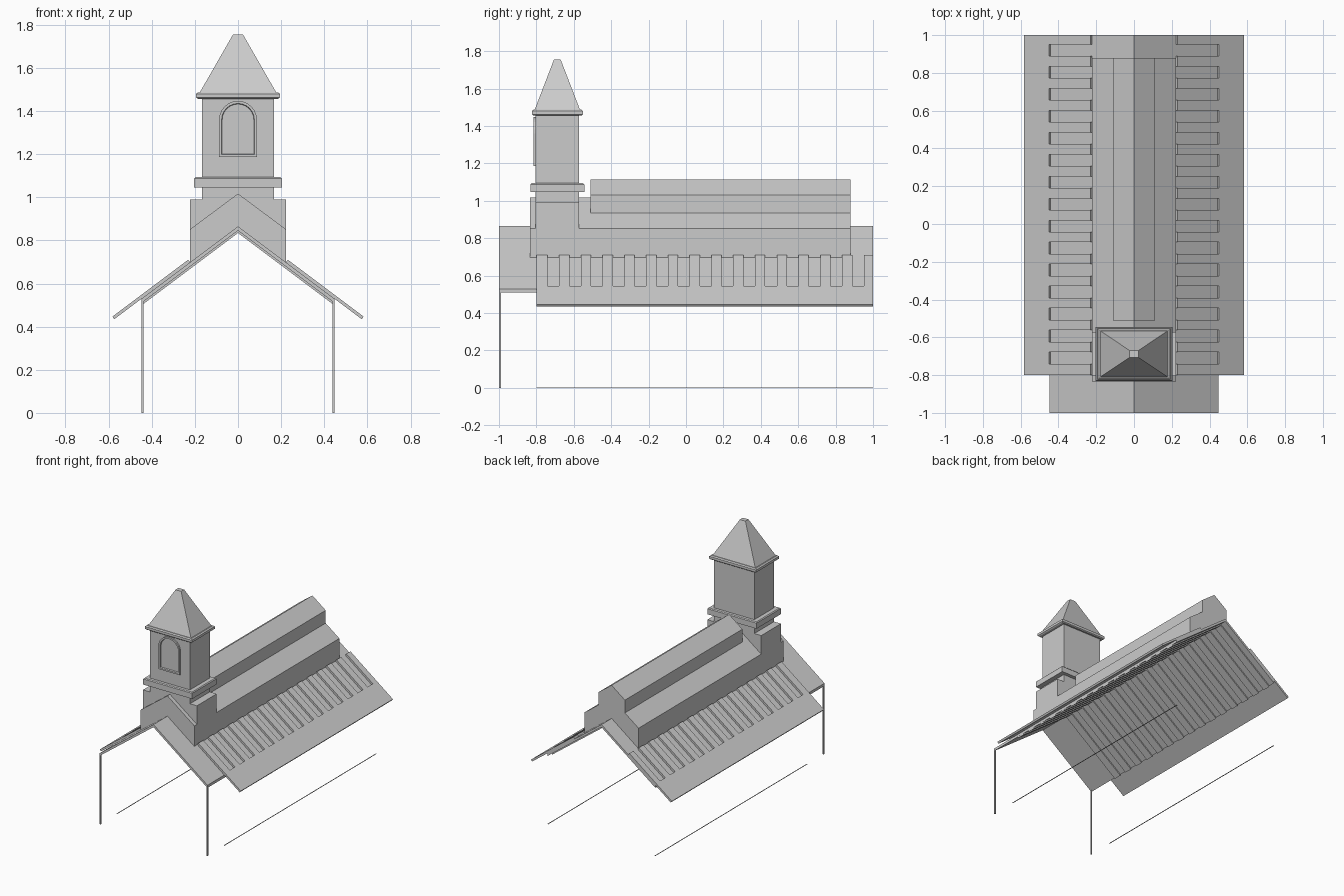
import bpy, bmesh, math
from mathutils import Vector

if "Cube" in bpy.data.objects:
    bpy.data.objects.remove(bpy.data.objects["Cube"])

SLOPE = 0.75                       # main roof pitch (dz/dx)
RIDGE = 0.865
TY = -0.688                        # tower centre in y
SLOTS = [0.92 - 0.1164 * i for i in range(15)]


def finish(name, bm):
    bmesh.ops.recalc_face_normals(bm, faces=bm.faces)
    me = bpy.data.meshes.new(name)
    bm.to_mesh(me)
    bm.free()
    ob = bpy.data.objects.new(name, me)
    bpy.context.collection.objects.link(ob)
    return ob


def extrude(bm, pts, vec):
    """Solid from a planar outline swept along vec."""
    face = bm.faces.new([bm.verts.new(p) for p in pts])
    new = bmesh.ops.extrude_face_region(bm, geom=[face], use_keep_orig=True)["geom"]
    verts = [v for v in new if isinstance(v, bmesh.types.BMVert)]
    bmesh.ops.translate(bm, verts=verts, vec=vec)


def prism(name, profile, y0, y1):
    """x-z profile swept along y."""
    bm = bmesh.new()
    extrude(bm, [(x, y0, z) for x, z in profile], Vector((0, y1 - y0, 0)))
    return finish(name, bm)


def stack(name, rings, cy=TY, cx=0):
    """Loft of rectangles (half x, half y, z)."""
    bm = bmesh.new()
    loops = [[bm.verts.new((cx + sx * hx, cy + sy * hy, z))
              for sx, sy in ((-1, -1), (1, -1), (1, 1), (-1, 1))] for hx, hy, z in rings]
    for a, b in zip(loops, loops[1:]):
        for i in range(4):
            j = (i + 1) % 4
            bm.faces.new((a[i], a[j], b[j], b[i]))
    bm.faces.new(loops[0])
    bm.faces.new(loops[-1])
    return finish(name, bm)


def mirror_x(ob):
    mod = ob.modifiers.new("mirror", 'MIRROR')
    mod.use_mirror_merge = False
    return ob


def chevron(x, top, bottom):
    """Gable-shaped band following the roof pitch."""
    d = SLOPE * x
    return [(-x, bottom - d), (0, bottom), (x, bottom - d),
            (x, top - d), (0, top), (-x, top - d)]


# Inner roof, full length
prism("inner_roof", chevron(0.447, RIDGE, RIDGE - 0.02), -1, 1)

# Shallow rafters beneath the inner roof
bm = bmesh.new()
for y in SLOTS:
    pts = [(x, y - 0.03, z) for x, z in chevron(0.445, RIDGE - 0.02, RIDGE - 0.031)]
    extrude(bm, pts, Vector((0, 0.06, 0)))
finish("rafters", bm)

# Overhanging outer roof: slotted comb lying on the inner roof
outline = [(0.574, 1), (0.574, -0.8), (0.222, -0.8)]
for y in reversed(SLOTS):
    outline += [(0.222, y - 0.031), (0.442, y - 0.031), (0.442, y + 0.031), (0.222, y + 0.031)]
outline.append((0.222, 1))
bm = bmesh.new()
extrude(bm, [(x, y, RIDGE - SLOPE * x) for x, y in outline], Vector((0.009, 0, 0.012)))
mirror_x(finish("outer_roof", bm))

# Front posts and ground strips
mirror_x(stack("front_post", [(0.0045, 0.005, 0), (0.0045, 0.005, 0.525)], -0.995, 0.4425))
mirror_x(stack("ground_strip", [(0.003, 0.9, 0), (0.003, 0.9, 0.002)], 0.1, 0.444))

# Two-stage clerestory along the ridge
prism("lower_clerestory", [(-0.223, 0.698), (0, RIDGE), (0.223, 0.698),
                           (0.223, 0.851), (0, 1.017), (-0.223, 0.851)], -0.835, 0.88)
prism("upper_clerestory", [(-0.11, 0.935), (0, 1.017), (0.11, 0.935),
                           (0.11, 1.031), (0, 1.113), (-0.11, 1.031)], -0.51, 0.88)

# Tower
stack("tower_base", [(0.223, 0.117, 0.85), (0.223, 0.117, 0.99)])
stack("tower_shaft", [(0.166, 0.117, 0.95), (0.166, 0.117, 1.47)])
stack("tower_ledge", [(0.203, 0.144, 1.046), (0.203, 0.144, 1.088), (0.197, 0.138, 1.094)])
stack("tower_cornice", [(0.185, 0.129, 1.456), (0.194, 0.136, 1.462),
                        (0.194, 0.136, 1.48), (0.185, 0.128, 1.487)])
stack("spire", [(0.178, 0.122, 1.485), (0.023, 0.018, 1.755)])


# Arched window frame on the tower front
def arch(r, base, spring=1.359, n=12):
    pts = [(r * math.cos(math.pi * i / n), spring + r * math.sin(math.pi * i / n))
           for i in range(n + 1)]
    return [(r, base)] + pts + [(-r, base)]


bm = bmesh.new()
wall, front = TY - 0.116, TY - 0.128
loops = [[bm.verts.new((x, y, z)) for x, z in arch(r, b)]
         for r, b, y in ((0.088, 1.187, wall), (0.088, 1.187, front),
                         (0.076, 1.199, front), (0.073, 1.202, wall))]
for a, b in zip(loops, loops[1:]):
    for i in range(len(a)):
        j = (i + 1) % len(a)
        bm.faces.new((a[i], a[j], b[j], b[i]))
finish("window_frame", bm)
